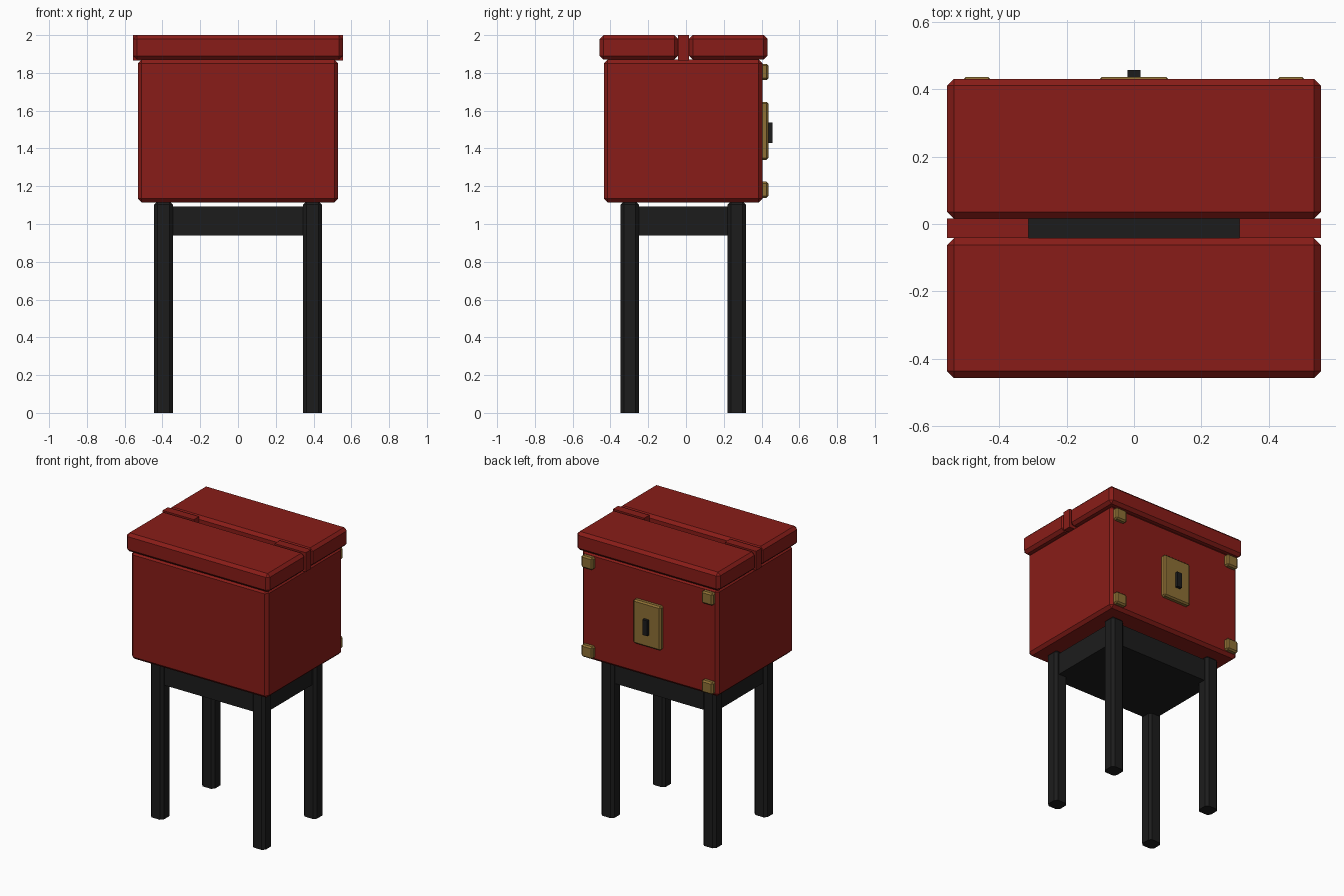
import bpy, bmesh

if "Cube" in bpy.data.objects:
    bpy.data.objects.remove(bpy.data.objects["Cube"])


def material(name, color):
    m = bpy.data.materials.new(name)
    m.diffuse_color = (*color, 1)
    m.use_nodes = True
    m.node_tree.nodes["Principled BSDF"].inputs["Base Color"].default_value = m.diffuse_color
    return m


RED = material("red_leather", (0.25, 0.012, 0.009))
BLACK = material("black_wood", (0.012, 0.012, 0.012))
BRASS = material("brass", (0.27, 0.16, 0.035))


def box(name, x, y, z, mat, bevel=0.0, flat_bottom=False):
    """Box from (min, max) ranges with an optional single-step chamfer."""
    bm = bmesh.new()
    bmesh.ops.create_cube(bm, size=1)
    for v in bm.verts:
        for i, (lo, hi) in enumerate((x, y, z)):
            v.co[i] = hi if v.co[i] > 0 else lo
    if bevel:
        edges = [e for e in bm.edges
                 if not (flat_bottom and all(v.co.z < z[0] + 1e-4 for v in e.verts))]
        bmesh.ops.bevel(bm, geom=edges, offset=bevel, segments=1,
                        profile=0.5, affect='EDGES')
    me = bpy.data.meshes.new(name)
    bm.to_mesh(me)
    bm.free()
    me.materials.append(mat)
    ob = bpy.data.objects.new(name, me)
    bpy.context.collection.objects.link(ob)
    return ob


# Case and the two lid halves
box("case_body", (-0.53, 0.53), (-0.435, 0.405), (1.115, 1.87), RED, 0.02)
box("lid_front", (-0.555, 0.555), (-0.457, -0.042), (1.87, 2.0), RED, 0.02)
box("lid_back", (-0.555, 0.555), (0.016, 0.431), (1.87, 2.0), RED, 0.02)

# Slot between the lid halves: dark floor with red end fillers
box("slot_floor", (-0.313, 0.313), (-0.042, 0.016), (1.86, 1.89), BLACK)

for side, s in (("left", -1), ("right", 1)):
    def span(a, b):
        return tuple(sorted((s * a, s * b)))

    box(f"slot_filler_{side}", span(0.313, 0.555), (-0.042, 0.016), (1.865, 2.0), RED)

    # Stand legs
    for end, y in (("front", (-0.347, -0.25)), ("back", (0.22, 0.317))):
        box(f"{end}_{side}_leg", span(0.345, 0.445), y, (0, 1.12), BLACK, 0.018, True)

    # Brass corner plates
    for level, z in (("lower", (1.138, 1.224)), ("upper", (1.762, 1.848))):
        box(f"corner_plate_{level}_{side}", span(0.422, 0.51), (0.395, 0.436), z, BRASS, 0.01)

# Solid seat frame joining the legs
box("stand_frame", (-0.42, 0.42), (-0.322, 0.292), (0.938, 1.092), BLACK)

# Lock plate and keyhole
box("lock_plate", (-0.107, 0.107), (0.395, 0.436), (1.34, 1.647), BRASS, 0.01)
box("keyhole", (-0.019, 0.019), (0.425, 0.457), (1.43, 1.537), BLACK)
